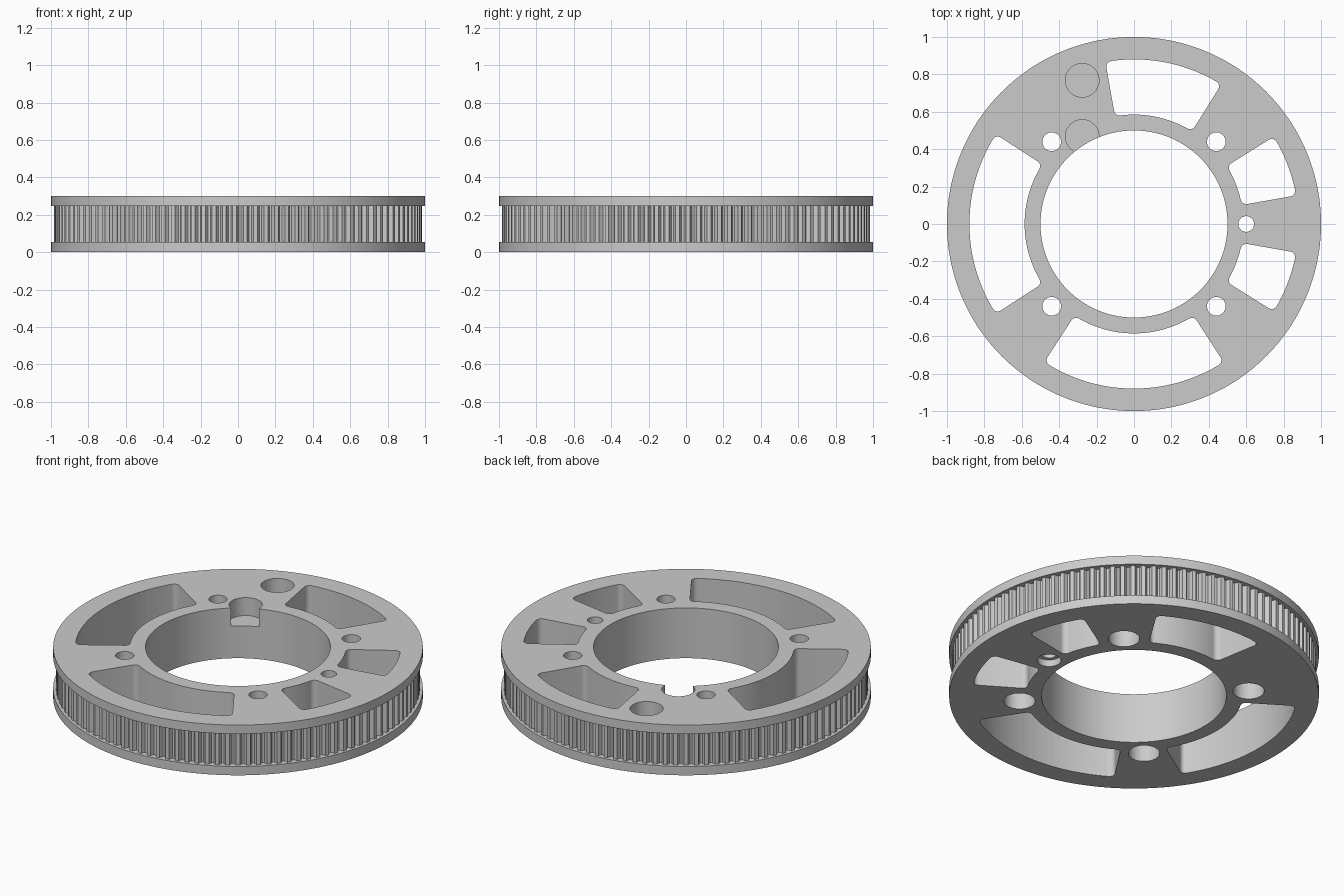
import bpy, bmesh
from math import sin, cos, asin, pi, radians

cube = bpy.data.objects.get("Cube")
if cube:
    bpy.data.objects.remove(cube, do_unlink=True)

HEIGHT, FLANGE, BORE = 0.30, 0.053, 0.5
TEETH = 110
# One tooth pitch: (fraction of pitch, radius)
TOOTH = [(0, .984), (.38, .984), (.46, .972), (.58, .962), (.80, .962), (.92, .972)]


def polar(r, a):
    return r * cos(a), r * sin(a)


def arc(cx, cy, r, a0, a1, steps):
    pts = []
    for i in range(steps + 1):
        x, y = polar(r, a0 + (a1 - a0) * i / steps)
        pts.append((cx + x, cy + y))
    return pts


def loft(bm, sections, closed=False):
    """Skin a stack of (outline, z) sections; cap the ends or close the loop."""
    rings = [[bm.verts.new((x, y, z)) for x, y in outline] for outline, z in sections]
    pairs = list(zip(rings, rings[1:]))
    if closed:
        pairs.append((rings[-1], rings[0]))
    else:
        bm.faces.new(rings[0][::-1])
        bm.faces.new(rings[-1])
    for low, high in pairs:
        n = len(low)
        for i in range(n):
            j = (i + 1) % n
            bm.faces.new((low[i], low[j], high[j], high[i]))


def make_object(name, bm):
    bmesh.ops.recalc_face_normals(bm, faces=bm.faces)
    mesh = bpy.data.meshes.new(name)
    bm.to_mesh(mesh)
    bm.free()
    obj = bpy.data.objects.new(name, mesh)
    bpy.context.collection.objects.link(obj)
    return obj


def window_outline(start, end, r_in=0.585, r_out=0.88, c=0.03):
    """Ring sector with rounded corners."""
    a, b = radians(start), radians(end)
    ro, ri = r_out - c, r_in + c
    d, e = asin(c / ro), asin(c / ri)
    q = pi / 2
    pts = arc(*polar(ro, a + d), c, a - q, a + d, 5)
    pts += arc(0, 0, r_out, a + d, b - d, 24)[1:-1]
    pts += arc(*polar(ro, b - d), c, b - d, b + q, 5)
    pts += arc(*polar(ri, b - e), c, b + q, b - e + pi, 5)
    pts += arc(0, 0, r_in, b - e, a + e, 24)[1:-1]
    pts += arc(*polar(ri, a + e), c, a + e + pi, a + 3 * q, 5)
    return pts


def round_cutter(bm, x, y, steps):
    """Round hole whose radius changes with height: steps of (z, radius)."""
    loft(bm, [(arc(x, y, r, 0, 2 * pi, 40)[:-1], z) for z, r in steps])


# Pulley body: two flanges, toothed band and central bore
angles = [(k + t) * 2 * pi / TEETH for k in range(TEETH) for t, r in TOOTH]
rim = [polar(1, a) for a in angles]
bore = [polar(BORE, a) for a in angles]
toothed = [polar(TOOTH[i % len(TOOTH)][1], a) for i, a in enumerate(angles)]
top_flange = HEIGHT - FLANGE
bm = bmesh.new()
loft(bm, [(rim, 0), (rim, FLANGE), (toothed, FLANGE), (toothed, top_flange),
          (rim, top_flange), (rim, HEIGHT), (bore, HEIGHT), (bore, 0)], closed=True)
body = make_object("toothed_pulley", bm)

# Cutters
bm = bmesh.new()
LOW, HIGH = -0.1, HEIGHT + 0.1

# Lightening windows
for start, end in [(10, 32), (58, 100), (147, 213), (237, 303), (328, 350)]:
    outline = window_outline(start, end)
    loft(bm, [(outline, LOW), (outline, HIGH)])

# Bolt holes, counterbored from below
for sx in (-1, 1):
    for sy in (-1, 1):
        round_cutter(bm, sx * 0.44, sy * 0.44,
                     [(LOW, .085), (.15, .085), (.15, .05), (HIGH, .05)])

# Side hole with shallow counterbore
round_cutter(bm, 0.6, 0, [(LOW, .065), (.04, .065), (.04, .042), (HIGH, .042)])

# Blind pockets in the top face
for y in (0.768, 0.468):
    round_cutter(bm, -0.277, y, [(HEIGHT - 0.107, .09), (HIGH, .09)])

cutter = make_object("hole_cutter", bm)
cutter.hide_render = True

mod = body.modifiers.new("holes", 'BOOLEAN')
mod.operation = 'DIFFERENCE'
mod.solver = 'EXACT'
mod.object = cutter
bpy.context.view_layer.objects.active = body
bpy.ops.object.select_all(action='DESELECT')
body.select_set(True)
bpy.ops.object.modifier_apply(modifier=mod.name)
bpy.data.objects.remove(cutter, do_unlink=True)

# Material and shading
grey = bpy.data.materials.new("light_grey")
grey.use_nodes = True
colour = (0.6, 0.6, 0.6, 1)
grey.diffuse_color = colour
grey.node_tree.nodes["Principled BSDF"].inputs["Base Color"].default_value = colour
body.data.materials.clear()
body.data.materials.append(grey)
bpy.ops.object.shade_smooth_by_angle(angle=radians(25))
